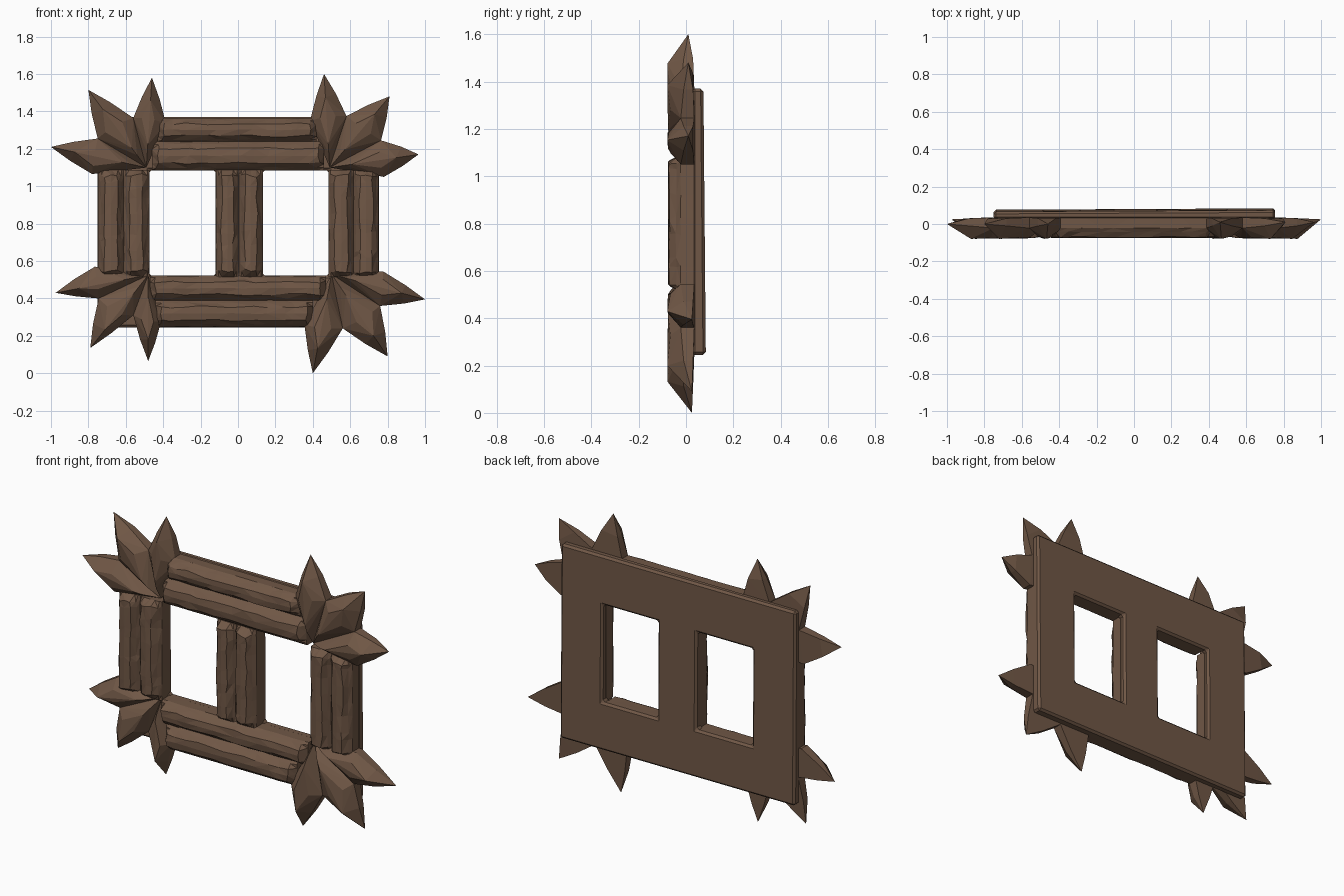
import bpy, bmesh, random
from mathutils import Vector

if "Cube" in bpy.data.objects:
    bpy.data.objects.remove(bpy.data.objects["Cube"])

random.seed(7)
wood = bpy.data.materials.new("dark_brown_wood")
wood.diffuse_color = (0.162, 0.096, 0.061, 1)
wood.use_nodes = True
wood.node_tree.nodes["Principled BSDF"].inputs["Base Color"].default_value = wood.diffuse_color


def finish(bm, name):
    bmesh.ops.recalc_face_normals(bm, faces=bm.faces[:])
    me = bpy.data.meshes.new(name)
    bm.to_mesh(me)
    bm.free()
    me.materials.append(wood)
    ob = bpy.data.objects.new(name, me)
    bpy.context.collection.objects.link(ob)
    return ob


def jit(a):
    return random.uniform(-a, a)


def log(name, axis, a0, a1, w0, w1, steps):
    """Rough hewn log along x or z, spanning w0..w1 across, with wide chipped chamfers."""
    bm = bmesh.new()
    w = w1 - w0
    # (position across, depth, roughness)
    prof = [(0, .045, 0), (0, -.022, .002), (.1, -.042, .004), (.25, -.07, .006), (.5, -.075, .002),
            (.75, -.07, .006), (.9, -.042, .004), (1, -.022, .002), (1, .045, 0)]
    ts = [0, .03 / (a1 - a0)]
    ts += [(i + 1 + jit(.3)) / (steps + 1) for i in range(steps)]
    ts += [1 - .03 / (a1 - a0), 1]
    rings = []
    for k, t in enumerate(ts):
        end = k in (0, len(ts) - 1)
        ring = []
        for u, y, r in prof:
            a = a0 + (a1 - a0) * t + (0 if end else jit(r * 2))
            c = min(max(w0 + u * w + jit(r), w0), w1)
            y = max(y + jit(r) * .6, -.078)
            if end:                      # worn, sloping log ends
                y = max(y, -.03)
            ring.append(bm.verts.new((a, y, c) if axis == 'x' else (c, y, a)))
        rings.append(ring)
    n = len(prof)
    for r0, r1 in zip(rings, rings[1:]):
        for i in range(n):
            j = (i + 1) % n
            bm.faces.new((r0[i], r0[j], r1[j], r1[i]))
    bm.faces.new(rings[0])
    bm.faces.new(rings[-1])
    bmesh.ops.triangulate(bm, faces=bm.faces[:])
    return finish(bm, name)


def leaf(name, c, l, tip, r, tip_y):
    """Faceted pointed leaf: flat back, steep sides, raised plateau."""
    C, L, T, R = (Vector((p[0], 0, p[1])) for p in (c, l, tip, r))

    def at(p, y):
        return Vector((p.x, y, p.z))
    mid = C.lerp(T, .55)
    pts = [at(C, .035), at(L, .035), at(R, .035), at(T, tip_y), at(C, -.01),
           at(L, -.022), at(R, -.022),
           at(C.lerp(T, .16), -.06), at(C.lerp(T, .25), -.076),
           at(mid.lerp(L, .5 + jit(.06)), -.066), at(mid.lerp(R, .36 + jit(.06)), -.073),
           at(C.lerp(T, .75), -.079)]
    for side in (L, R):                  # slightly bulging outline
        m = side.lerp(T, .5)
        m += (m - mid).normalized() * .008
        pts += [at(m, .03), at(m, -.01)]
    bm = bmesh.new()
    for p in pts:
        bm.verts.new(p)
    res = bmesh.ops.convex_hull(bm, input=bm.verts[:])
    junk = [g for g in res["geom_interior"] if isinstance(g, bmesh.types.BMVert)]
    bmesh.ops.delete(bm, geom=junk, context='VERTS')
    return finish(bm, name)


# Back panel with two window openings
xs = [-.75, -.475, -.118, .132, .485, .755]
zs = [.245, .522, 1.085, 1.37]
bm = bmesh.new()
grid = [[bm.verts.new((x, .025, z)) for z in zs] for x in xs]
for i in range(5):
    for j in range(3):
        if j == 1 and i in (1, 3):
            continue
        bm.faces.new((grid[i][j], grid[i + 1][j], grid[i + 1][j + 1], grid[i][j + 1]))
ext = bmesh.ops.extrude_face_region(bm, geom=bm.faces[:], use_keep_orig=True)
for v in ext["geom"]:
    if isinstance(v, bmesh.types.BMVert):
        v.co.y = .075 + .005 * v.co.x - .009 * (v.co.z - .8)
panel = finish(bm, "back_panel")
bev = panel.modifiers.new("worn_edges", 'BEVEL')
bev.width = .012
bev.segments = 1
bev.limit_method = 'ANGLE'

# Paired logs of the frame
log("top_outer_log", 'x', -.43, .42, 1.237, 1.366, 9)
log("top_inner_log", 'x', -.46, .46, 1.085, 1.24, 9)
log("bottom_inner_log", 'x', -.47, .47, .388, .522, 9)
log("bottom_outer_log", 'x', -.44, .40, .248, .391, 9)
for name, w0, w1 in (("left_outer_log", -.747, -.61), ("left_inner_log", -.613, -.473),
                     ("middle_left_log", -.119, .007), ("middle_right_log", .004, .134),
                     ("right_inner_log", .484, .62), ("right_outer_log", .617, .752)):
    log(name, 'z', .515, 1.088, w0, w1, 6)

# Three leaves at each corner: (centre, then alternating valley, tip, valley ...)
corners = {
    "top_left": ((-.49, 1.10), (-.78, 1.065), (-1.0, 1.21), (-.75, 1.255), (-.80, 1.515),
                 (-.56, 1.365), (-.46, 1.58), (-.385, 1.335)),
    "top_right": ((.49, 1.10), (.78, 1.05), (.965, 1.17), (.765, 1.245), (.81, 1.48),
                  (.58, 1.375), (.46, 1.60), (.385, 1.35)),
    "bottom_left": ((-.48, .525), (-.765, .57), (-.975, .43), (-.745, .40), (-.79, .135),
                    (-.56, .31), (-.48, .065), (-.41, .28)),
    "bottom_right": ((.50, .53), (.775, .545), (1.0, .395), (.76, .36), (.80, .09),
                     (.56, .24), (.40, 0.0), (.355, .26)),
}
for cname, p in corners.items():
    ty = {"top_left": 0.0, "top_right": .01}.get(cname, .025)
    for k, part in enumerate(("side", "diagonal", "upright")):
        leaf(f"{cname}_{part}_leaf", p[0], p[1 + 2 * k], p[2 + 2 * k], p[3 + 2 * k], ty)
